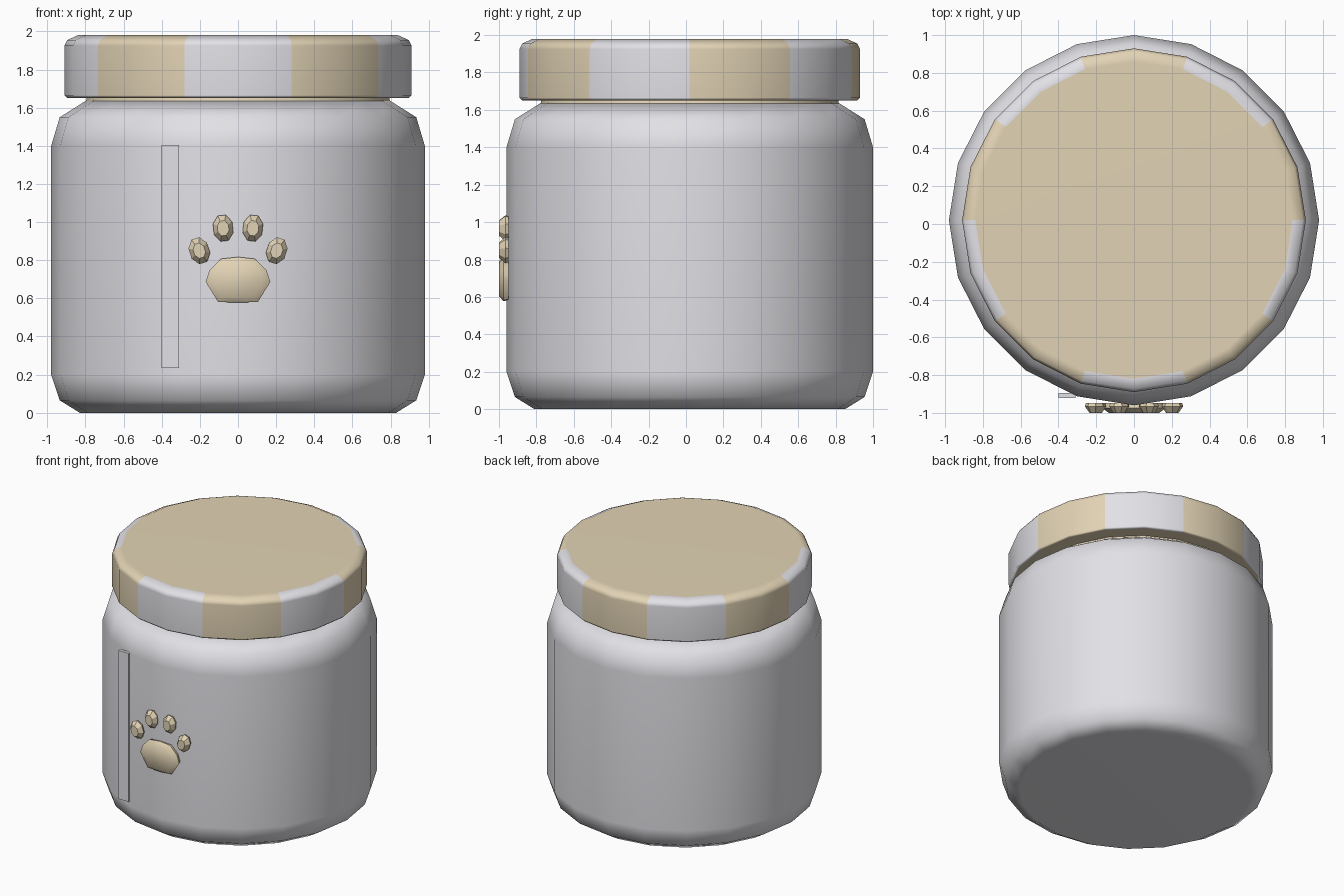
import bpy, bmesh, math

cube = bpy.data.objects.get("Cube")
if cube:
    bpy.data.objects.remove(cube, do_unlink=True)

SIDES = 20
CENTRE_Y = 0.02


def material(name, rgb):
    m = bpy.data.materials.new(name)
    m.use_nodes = True
    m.diffuse_color = (*rgb, 1)
    bsdf = next(n for n in m.node_tree.nodes if n.type == 'BSDF_PRINCIPLED')
    bsdf.inputs["Base Color"].default_value = (*rgb, 1)
    return m


white = material("soft white", (0.76, 0.75, 0.79))
tan = material("warm tan", (0.76, 0.65, 0.46))


def add_object(name, bm, mats, smooth_angle=None):
    bmesh.ops.recalc_face_normals(bm, faces=bm.faces)
    mesh = bpy.data.meshes.new(name)
    bm.to_mesh(mesh)
    bm.free()
    for m in mats:
        mesh.materials.append(m)
    obj = bpy.data.objects.new(name, mesh)
    bpy.context.collection.objects.link(obj)
    if smooth_angle:
        bpy.ops.object.select_all(action='DESELECT')
        obj.select_set(True)
        bpy.context.view_layer.objects.active = obj
        bpy.ops.object.shade_smooth_by_angle(angle=math.radians(smooth_angle))
    return obj


def loft(rings):
    """Skin a stack of point rings and cap both ends."""
    bm = bmesh.new()
    loops = [[bm.verts.new(p) for p in ring] for ring in rings]
    for a, b in zip(loops, loops[1:]):
        for i in range(len(a)):
            j = (i + 1) % len(a)
            bm.faces.new((a[i], a[j], b[j], b[i]))
    bm.faces.new(loops[0])
    bm.faces.new(loops[-1])
    return bm


def lathe(profile):
    steps = [2 * math.pi * i / SIDES for i in range(SIDES)]
    return loft([[(r * math.sin(a), CENTRE_Y - r * math.cos(a), z) for a in steps]
                 for r, z in profile])


def raised_pad(name, outline, centre, layers, smooth_angle=None):
    """Front-facing pad; each layer is (depth, scale of the outline)."""
    cx, cz = centre
    rings = [[(cx + x * s, y, cz + z * s) for x, z in outline] for y, s in layers]
    return add_object(name, loft(rings), [tan], smooth_angle)


# Jar body with rounded shoulder and foot
body = lathe([(0.83, 0), (0.935, 0.065), (0.98, 0.2), (0.98, 1.4),
              (0.935, 1.55), (0.80, 1.635)])
jar = add_object("jar_body", body, [white], 80)
jar.modifiers.new("even shading", 'WEIGHTED_NORMAL').keep_sharp = True

# Neck under the lid
add_object("jar_neck", lathe([(0.80, 1.62), (0.79, 1.67)]), [tan], 40)

# Lid: side faces alternate in stripes two faces wide
lid = lathe([(0.895, 1.65), (0.91, 1.665), (0.91, 1.925), (0.895, 1.955), (0.84, 1.98)])
lid.faces.ensure_lookup_table()
for f in lid.faces:
    c = f.calc_center_median()
    if len(f.verts) > 4:
        f.material_index = 1
    else:
        turn = math.degrees(math.atan2(c.x, CENTRE_Y - c.y))
        f.material_index = int((turn + 378) // 36) % 2
lid_obj = add_object("lid", lid, [white, tan], 60)
lid_obj.modifiers.new("even shading", 'WEIGHTED_NORMAL').keep_sharp = True

# Thin upright strip on the front
bar = [(-0.40, 0.235), (-0.31, 0.235), (-0.31, 1.405), (-0.40, 1.405)]
add_object("front_strip", loft([[(x, y, z) for x, z in bar] for y in (-0.895, -0.92)]),
           [white])

# Paw: main pad
half = [(0.09, 0.11), (0.15, 0.05), (0.17, -0.01), (0.105, -0.115)]
pad = [(0, 0.12)] + half + [(0, -0.12)] + [(-x, z) for x, z in reversed(half)]
raised_pad("paw_main_pad", pad, (0, 0.697),
           [(-0.948, 0.94), (-0.975, 1), (-1.0, 0.78)], 50)

# Paw: four toes, tapered toward the front
for side, label in ((1, "left"), (-1, "right")):
    for part, x, z, tilt in (("inner", 0.078, 0.968, 6), ("outer", 0.203, 0.85, 18)):
        t = math.radians(-tilt * side)
        toe = []
        for i in range(8):
            a = math.pi * (i + 0.5) / 4
            u, v = 0.055 * math.cos(a), 0.073 * math.sin(a)
            toe.append((u * math.cos(t) - v * math.sin(t), u * math.sin(t) + v * math.cos(t)))
        raised_pad(f"paw_{part}_toe_{label}", toe, (side * x, z),
                   [(-0.948, 0.9), (-0.965, 1), (-1.0, 0.58)])
